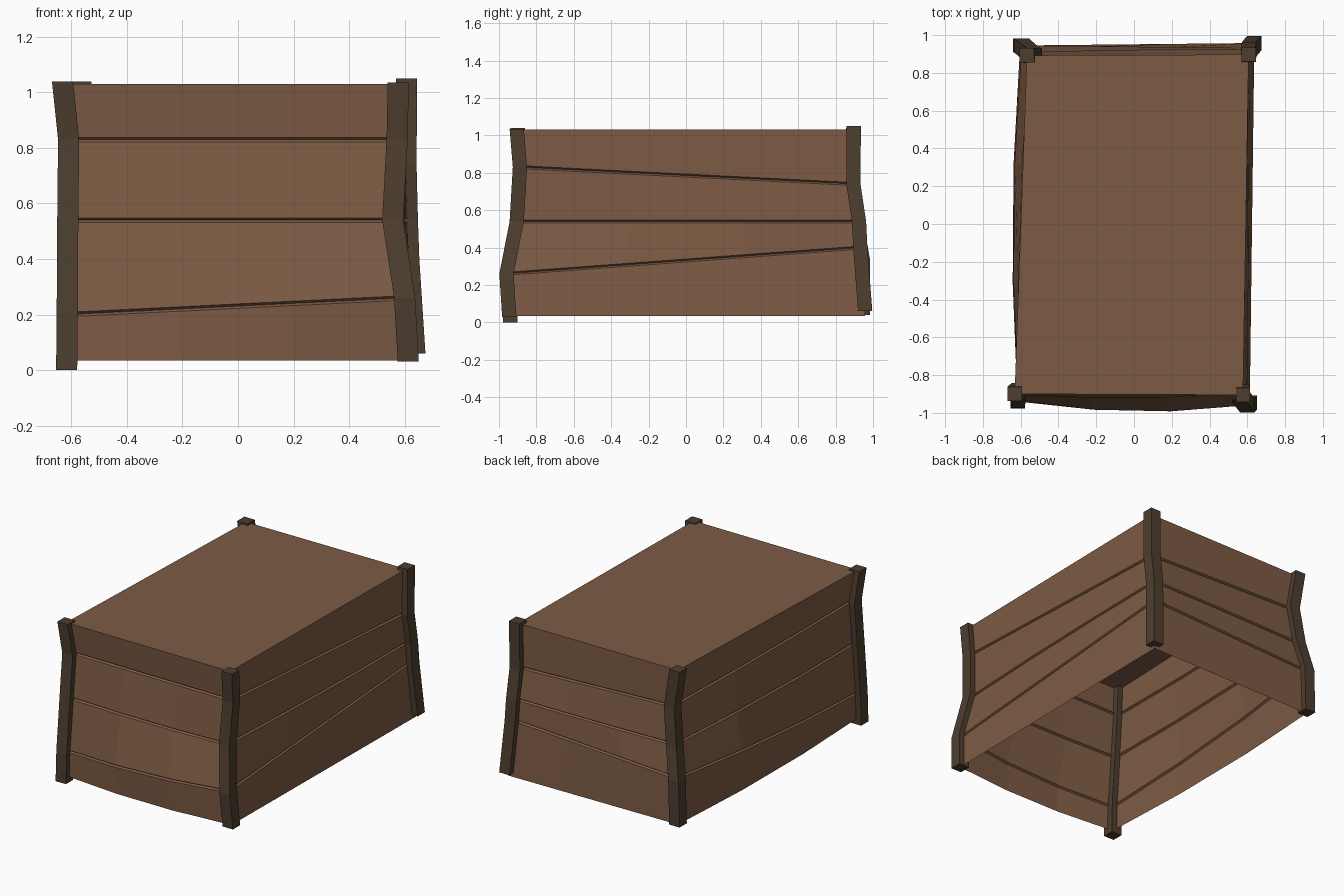
import bpy
import bmesh
from mathutils import Vector

if "Cube" in bpy.data.objects:
    bpy.data.objects.remove(bpy.data.objects["Cube"])


def material(name, rgb):
    m = bpy.data.materials.new(name)
    m.diffuse_color = (*rgb, 1)
    m.use_nodes = True
    m.node_tree.nodes["Principled BSDF"].inputs["Base Color"].default_value = m.diffuse_color
    return m


PLANK = material("plank brown", (0.205, 0.105, 0.058))
POST = material("dark post brown", (0.075, 0.048, 0.028))


def finish(bm, name, mat):
    me = bpy.data.meshes.new(name)
    bm.to_mesh(me)
    bm.free()
    me.materials.append(mat)
    ob = bpy.data.objects.new(name, me)
    bpy.context.collection.objects.link(ob)
    return ob


# Crooked post centre lines, bottom to top; bends sit at the plank seams
posts = {
    "front_left": [(-.617, -.94, 0), (-.615, -.935, .20), (-.613, -.905, .54),
                   (-.61, -.88, .83), (-.632, -.90, 1.04)],
    "front_right": [(.613, -.945, .03), (.60, -.96, .26), (.557, -.905, .54),
                    (.573, -.888, .83), (.577, -.905, 1.035)],
    "back_right": [(.637, .958, .06), (.615, .932, .40), (.61, .925, .54),
                   (.605, .895, .74), (.607, .897, 1.05)],
    "back_left": [(-.603, .945, .04), (-.595, .945, .34), (-.555, .91, .54),
                  (-.525, .89, .78), (-.567, .893, 1.04)],
}


def make_post(name, path, h=0.038):
    bm = bmesh.new()
    rings = [[bm.verts.new((x + sx * h, y + sy * h, z))
              for sx, sy in ((-1, -1), (1, -1), (1, 1), (-1, 1))]
             for x, y, z in path]
    for a, b in zip(rings, rings[1:]):
        for i in range(4):
            j = (i + 1) % 4
            bm.faces.new((a[i], a[j], b[j], b[i]))
    bm.faces.new(rings[0][::-1])
    bm.faces.new(rings[-1])
    finish(bm, name + "_post", POST)


for name, path in posts.items():
    make_post(name, path)


def wall_corner(path):
    pts = [Vector(p) for p in path]
    pts[0].z, pts[-1].z = 0.035, 1.03
    return pts


# Plank walls: thin sheets with a narrow groove at each seam
def make_wall(name, a, b, bulge):
    bm = bmesh.new()
    d = b[0] - a[0]
    out = Vector((d.y, -d.x, 0)).normalized()
    rows = []
    for k in range(5):
        profile = [(0, 0)] if k in (0, 4) else [(-.008, 0), (0, -.012), (.008, 0)]
        for dz, inset in profile:
            row = []
            for i in range(4):
                p = a[k].lerp(b[k], i / 3)
                push = inset + (bulge[k] if i in (1, 2) else 0)
                row.append(bm.verts.new(p + out * push + Vector((0, 0, dz))))
            rows.append(row)
    for lo, hi in zip(rows, rows[1:]):
        for i in range(3):
            bm.faces.new((lo[i], lo[i + 1], hi[i + 1], hi[i]))
    finish(bm, name + "_plank_wall", PLANK)


corners = [wall_corner(posts[k]) for k in posts]
bulges = {
    "front": (.035, .04, .015, 0, 0),
    "right": (0, 0, .01, 0, 0),
    "back": (0, 0, .005, 0, 0),
    "left": (.03, .03, .02, .01, 0),
}
for i, (name, bulge) in enumerate(bulges.items()):
    make_wall(name, corners[i], corners[(i + 1) % 4], bulge)

# Flat lid; the underside stays open
bm = bmesh.new()
bm.faces.new([bm.verts.new(c[-1]) for c in corners])
finish(bm, "flat_lid", PLANK)
